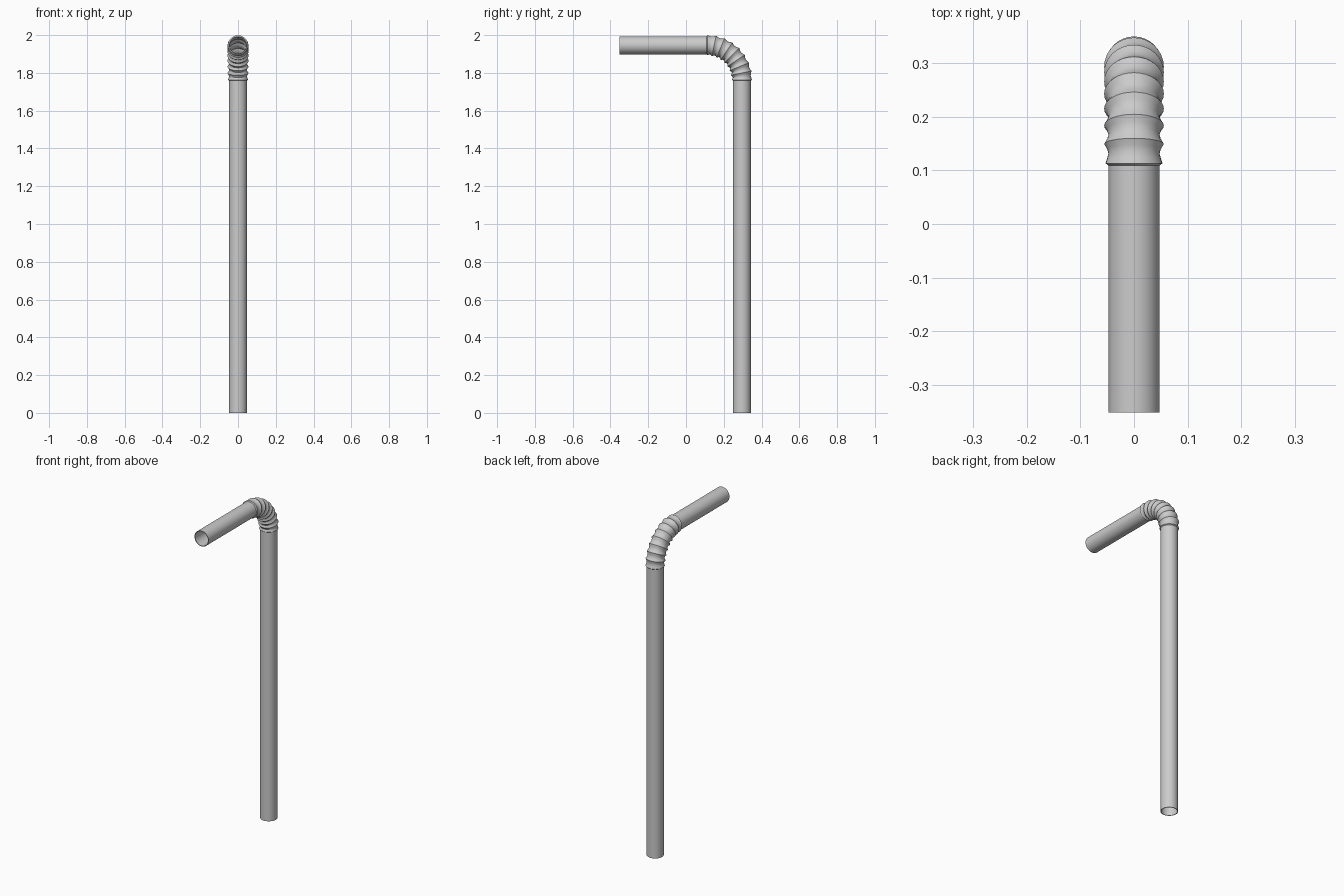
import bpy, bmesh, math
from mathutils import Vector

if "Cube" in bpy.data.objects:
    bpy.data.objects.remove(bpy.data.objects["Cube"])

SIDES = 32
R = 0.0475            # tube radius
BEND = 0.183          # centreline radius of the elbow
CY, CZ = 0.113, 1.763 # elbow centre
RIDGES = 8

# Stations along the straw: (centre, direction angle, radius)
stations = []
def station(y, z, a, r):
    stations.append((Vector((0, y, z)), a, r))

# Long upright tube
station(CY + BEND, 0, 0, R)
station(CY + BEND, CZ - 0.004, 0, R)

# Corrugated elbow: pointed ridges with soft valleys
shape = [0.0555, 0.0500, 0.0475, 0.0500]
steps = RIDGES * 4
for i in range(steps + 1):
    a = math.pi / 2 * i / steps
    r = 0.053 if i in (0, steps) else shape[i % 4]
    station(CY + BEND * math.cos(a), CZ + BEND * math.sin(a), a, r)

# Short horizontal mouth tube
station(CY - 0.004, CZ + BEND, math.pi / 2, R)
station(-0.351, CZ + BEND, math.pi / 2, R)

# Skin the stations with rings of quads
bm = bmesh.new()
rings = []
for c, a, r in stations:
    out = Vector((0, math.cos(a), math.sin(a)))
    ring = []
    for k in range(SIDES):
        t = 2 * math.pi * k / SIDES
        ring.append(bm.verts.new(c + r * (math.cos(t) * Vector((1, 0, 0)) + math.sin(t) * out)))
    rings.append(ring)
for p, q in zip(rings, rings[1:]):
    for k in range(SIDES):
        n = (k + 1) % SIDES
        bm.faces.new((p[k], p[n], q[n], q[k]))

mesh = bpy.data.meshes.new("bendy_straw")
bm.to_mesh(mesh)
bm.free()
straw = bpy.data.objects.new("bendy_straw", mesh)
bpy.context.collection.objects.link(straw)

# Thin wall, open at both ends
wall = straw.modifiers.new("wall", 'SOLIDIFY')
wall.thickness = 0.004
wall.offset = -1

bpy.context.view_layer.objects.active = straw
straw.select_set(True)
bpy.ops.object.modifier_apply(modifier="wall")
bpy.ops.object.shade_smooth_by_angle(angle=math.radians(40))
